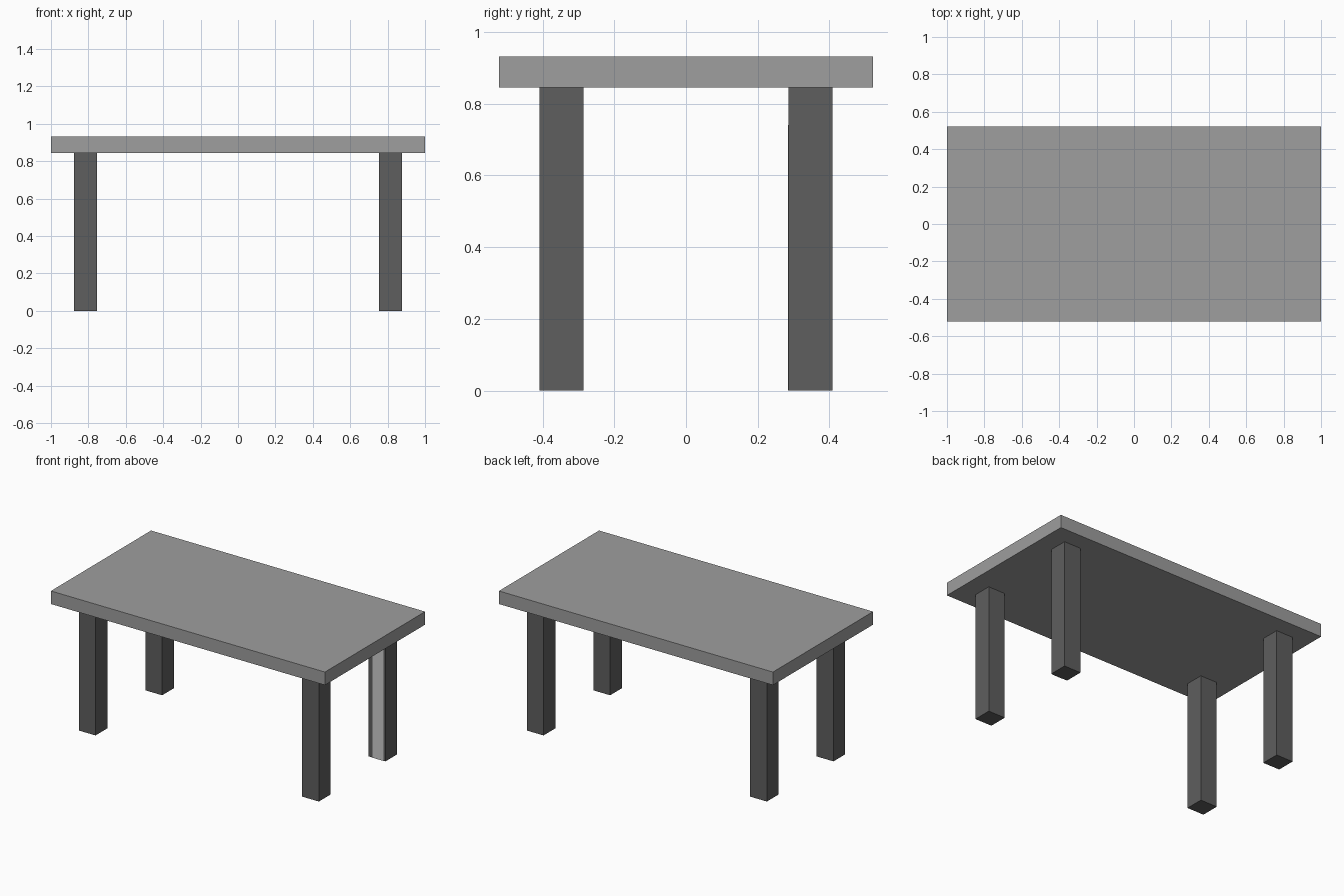
import bpy

if "Cube" in bpy.data.objects:
    bpy.data.objects.remove(bpy.data.objects["Cube"])


def material(name, value):
    m = bpy.data.materials.new(name)
    m.diffuse_color = (value, value, value, 1)
    m.use_nodes = True
    m.node_tree.nodes["Principled BSDF"].inputs["Base Color"].default_value = m.diffuse_color
    return m


def box(name, lo, hi, mat):
    """Axis-aligned box between two corners."""
    bpy.ops.mesh.primitive_cube_add(size=1, location=[(a + b) / 2 for a, b in zip(lo, hi)])
    ob = bpy.context.object
    ob.name = name
    ob.scale = [b - a for a, b in zip(lo, hi)]
    bpy.ops.object.transform_apply(location=False, rotation=False, scale=True)
    ob.data.materials.append(mat)
    return ob


top_grey = material("light grey", 0.342)
leg_grey = material("dark grey", 0.112)
strip_grey = material("pale grey", 0.60)

TOP_Z, UNDER_Z = 0.931, 0.845
LEG_X, LEG_Y, HALF = 0.815, 0.347, 0.061

# Table top
box("table_top", (-1, -0.522, UNDER_Z), (1, 0.522, TOP_Z), top_grey)

# Four square legs
for sy, depth in ((-1, "front"), (1, "back")):
    for sx, side in ((-1, "left"), (1, "right")):
        x, y = sx * LEG_X, sy * LEG_Y
        box(f"{depth}_{side}_leg", (x - HALF, y - HALF, 0), (x + HALF, y + HALF, UNDER_Z), leg_grey)

# Pale strip on the front face of the back right leg
face_y = LEG_Y - HALF
box("leg_strip", (LEG_X - 0.033, face_y - 0.002, 0), (LEG_X + 0.047, face_y + 0.002, 0.74), strip_grey)
